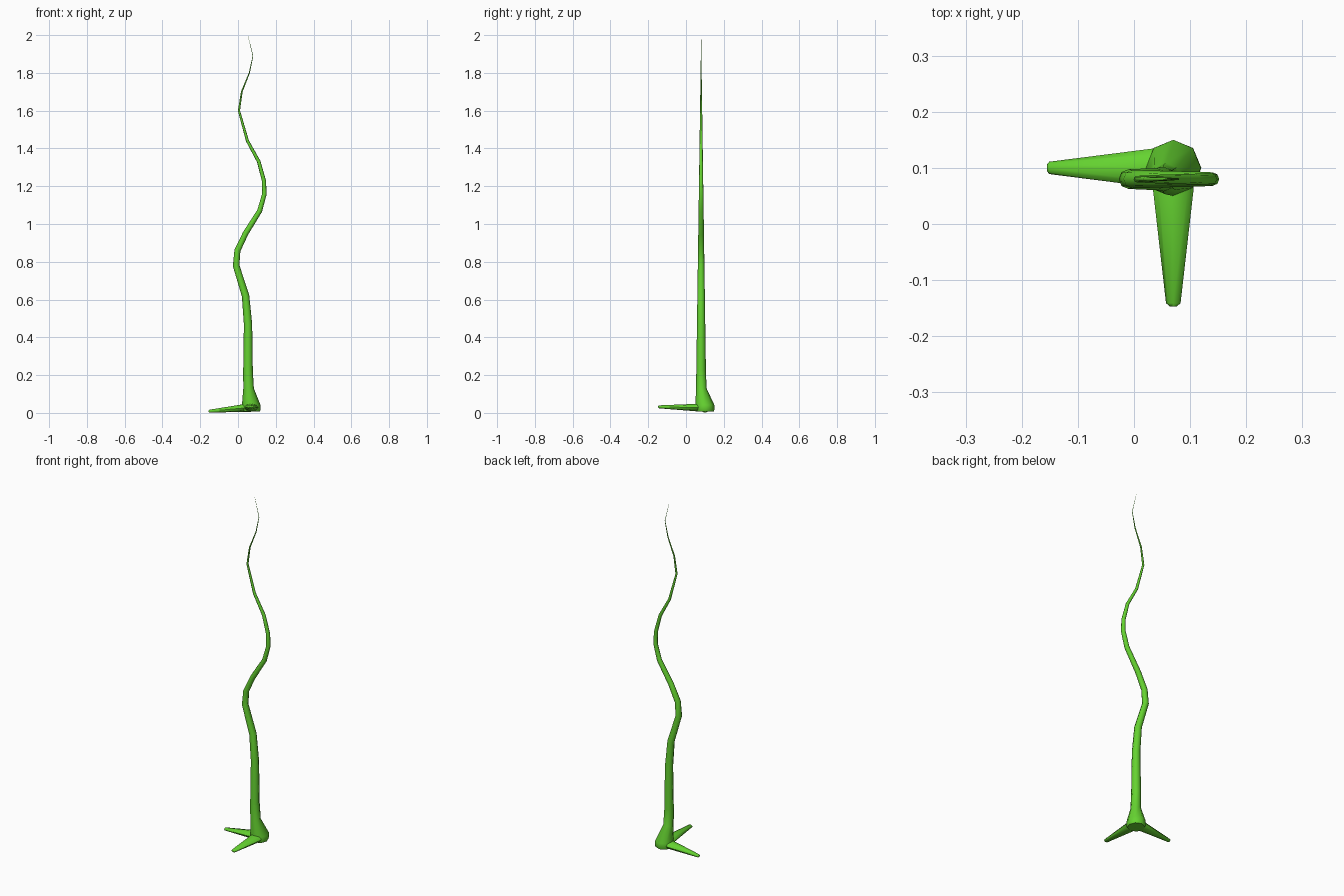
import bpy, bmesh
from math import sin, cos, tau
from mathutils import Vector

if "Cube" in bpy.data.objects:
    bpy.data.objects.remove(bpy.data.objects["Cube"])

green = bpy.data.materials.new("stem_green")
green.diffuse_color = (0.13, 0.65, 0.03, 1)
green.use_nodes = True
green.node_tree.nodes["Principled BSDF"].inputs["Base Color"].default_value = green.diffuse_color


def tube(name, path, side, sides=8, phase=0.0):
    """Loft rings along path; each entry is (centre, side radius, other radius, ring normal or None)."""
    bm = bmesh.new()
    pts = [Vector(p[0]) for p in path]
    rings = []
    for i, (_, ra, rb, normal) in enumerate(path):
        t = Vector(normal) if normal else pts[min(i + 1, len(pts) - 1)] - pts[max(i - 1, 0)]
        t.normalize()
        a = Vector(side)
        b = t.cross(a).normalized()
        ring = []
        for k in range(sides):
            ang = tau * k / sides + phase
            ring.append(bm.verts.new(pts[i] + a * ra * cos(ang) + b * rb * sin(ang)))
        rings.append(ring)
    for r0, r1 in zip(rings, rings[1:]):
        for k in range(sides):
            n = (k + 1) % sides
            bm.faces.new((r0[k], r0[n], r1[n], r1[k]))
    bm.faces.new(rings[0][::-1])
    bm.faces.new(rings[-1])
    bmesh.ops.recalc_face_normals(bm, faces=bm.faces)
    mesh = bpy.data.meshes.new(name)
    bm.to_mesh(mesh)
    bm.free()
    ob = bpy.data.objects.new(name, mesh)
    bpy.context.collection.objects.link(ob)
    mesh.materials.append(green)
    bpy.ops.object.select_all(action='DESELECT')
    ob.select_set(True)
    bpy.context.view_layer.objects.active = ob
    bpy.ops.object.shade_smooth_by_angle(angle=0.9)
    return ob


UP = (0, 0, 1)

# Wavy stem tapering to a point
wave = [(0.055, 0.12), (0.053, 0.22), (0.053, 0.47), (0.04, 0.62), (-0.01, 0.78),
        (-0.003, 0.86), (0.04, 0.95), (0.115, 1.07), (0.14, 1.16), (0.137, 1.23),
        (0.11, 1.33), (0.05, 1.44), (0.005, 1.6), (0.02, 1.7), (0.06, 1.8),
        (0.079, 1.89), (0.052, 2.0)]
stem = []
for x, z in wave:
    r = max(0.0005, 0.0255 * min(1, (2 - z) / 1.78))
    stem.append(((x, 0.08, z), r, r, UP if z < 0.3 else None))
tube("stem", stem, (0, 1, 0))

# Flared base
tube("base", [((0.07, 0.10, 0.007), 0.047, 0.045, UP),
              ((0.07, 0.10, 0.018), 0.05, 0.05, UP),
              ((0.07, 0.10, 0.042), 0.05, 0.049, UP),
              ((0.056, 0.081, 0.13), 0.028, 0.028, UP),
              ((0.053, 0.08, 0.22), 0.0255, 0.0255, UP)], (0, 1, 0))

# Two flat roots
tube("left_root", [((0.07, 0.10, 0.027), 0.037, 0.021, (-1, 0, 0)),
                   ((0.03, 0.10, 0.026), 0.034, 0.020, (-1, 0, 0)),
                   ((-0.151, 0.10, 0.009), 0.011, 0.008, (-1, 0, 0)),
                   ((-0.155, 0.10, 0.008), 0.006, 0.004, (-1, 0, 0))], (0, 1, 0))
tube("front_root", [((0.07, 0.10, 0.027), 0.038, 0.021, (0, -1, 0)),
                    ((0.07, 0.06, 0.028), 0.036, 0.020, (0, -1, 0)),
                    ((0.07, -0.141, 0.032), 0.013, 0.008, (0, -1, 0)),
                    ((0.07, -0.147, 0.032), 0.006, 0.004, (0, -1, 0))], (1, 0, 0))
